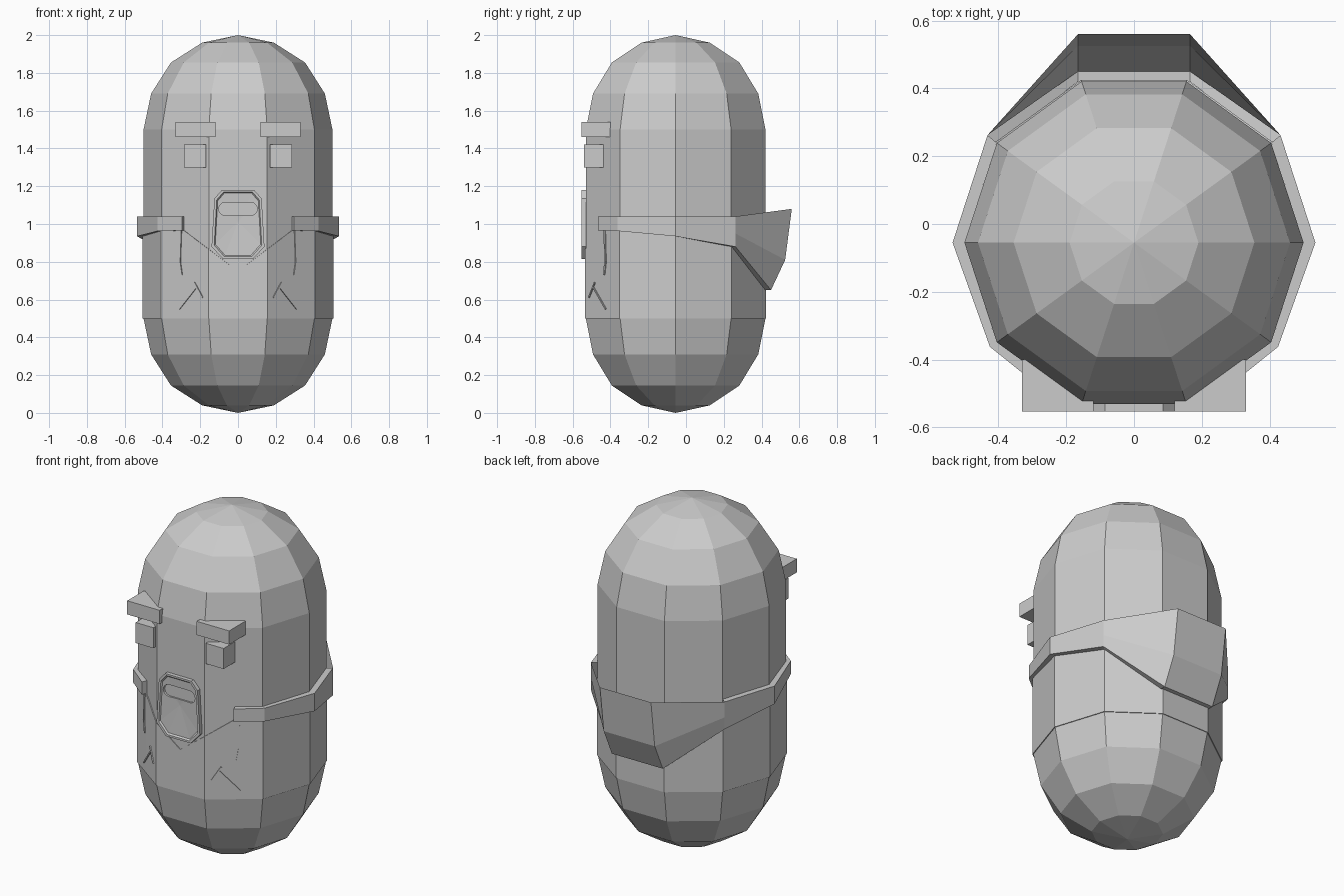
import bpy, bmesh, math
from mathutils import Vector

cube = bpy.data.objects.get("Cube")
if cube:
    bpy.data.objects.remove(cube, do_unlink=True)

CY = -0.055      # body axis offset in y
R = 0.5

grey = bpy.data.materials.new("plain_grey")
grey.use_nodes = True
grey.diffuse_color = (0.6, 0.6, 0.6, 1)
grey.node_tree.nodes["Principled BSDF"].inputs["Base Color"].default_value = (0.6, 0.6, 0.6, 1)


def finish(name, bm, mirror=False):
    bmesh.ops.remove_doubles(bm, verts=bm.verts, dist=1e-5)
    bmesh.ops.recalc_face_normals(bm, faces=bm.faces)
    mesh = bpy.data.meshes.new(name)
    bm.to_mesh(mesh)
    bm.free()
    mesh.materials.append(grey)
    ob = bpy.data.objects.new(name, mesh)
    bpy.context.collection.objects.link(ob)
    if mirror:
        ob.modifiers.new("mirror", 'MIRROR')
    return ob


def grid(bm, columns, closed=False, skip=lambda c, r: False):
    """Quads between neighbouring columns of points."""
    vs = [[bm.verts.new(p) for p in col] for col in columns]
    pairs = list(zip(vs, vs[1:] + vs[:1])) if closed else list(zip(vs, vs[1:]))
    for c, (a, b) in enumerate(pairs):
        for r in range(len(a) - 1):
            if not skip(c, r):
                bm.faces.new((a[r], b[r], b[r + 1], a[r + 1]))
    return vs


def ring_point(k, r, z):
    a = math.radians(36 * k)
    return (r * math.cos(a), CY + r * math.sin(a), z)


# Ten-sided capsule body
bm = bmesh.new()
cap = [(0, 0), (0.19, 0.04), (0.355, 0.145), (0.46, 0.31), (R, 0.5)]
profile = cap + [(r, 2 - z) for r, z in reversed(cap)]
grid(bm, [[ring_point(k, max(r, 1e-7), z) for r, z in profile] for k in range(10)], closed=True)
bmesh.ops.dissolve_degenerate(bm, dist=1e-5, edges=bm.edges)
finish("body", bm)

# Thin shirt shell with a V neckline
S = 1.01
wall = [(0, 0.475, 0.75), (0.1545, 0.475, 0.867), (0.29, 0.377, 0.97), (0.4045, 0.294, 0.965),
        (0.5, 0, 0.96), (0.4045, -0.294, 0.92), (0.1545, -0.475, 0.68), (0, -0.475, 0.68)]
cols = []
for x, y, top in wall:
    inner, outer = (x, CY - y), (x * S, CY - y * S)
    cols.append([(*inner, top), (*outer, top), (*outer, 0.5), (*inner, 0.5)])
bm = bmesh.new()
grid(bm, cols)
finish("shirt", bm, True)

# Collar band opening into a folded hood at the back
bm = bmesh.new()
cols = []
for inner, outer, low in [((0.285, -0.435), (0.297, -0.465), 0.965),
                          ((0.4045, -0.349), (0.425, -0.362), 0.963),
                          ((0.5, CY), (0.535, CY), 0.935),
                          ((0.4045, 0.239), (0.432, 0.262), 0.88)]:
    cols.append([(*inner, 1.04), (*outer, 1.04), (*outer, (low * 1.3 + 1.04) / 2.3),
                 (*outer, low), (*inner, low)])
for x in (0.165, 0):
    cols.append([(x, 0.42, 1.04), (x, 0.56, 1.08), (x, 0.525, 0.81), (x, 0.45, 0.65), (x, 0.42, 0.65)])
vs = grid(bm, cols, skip=lambda c, r: r == 0 and c >= 3)
bm.faces.new(vs[0])
bmesh.ops.delete(bm, geom=[v for v in bm.verts if not v.link_faces], context='VERTS')
finish("hood_collar", bm, True)


def box(name, x, y, z):
    bm = bmesh.new()
    grid(bm, [[(a, b, z[0]), (a, b, z[1])] for a, b in
              [(x[0], y[0]), (x[1], y[0]), (x[1], y[1]), (x[0], y[1])]], closed=True)
    bmesh.ops.holes_fill(bm, edges=bm.edges)
    return finish(name, bm, True)


# Brows and eyes
box("eyebrows", (0.12, 0.33), (-0.553, -0.4), (1.46, 1.54))
box("eyes", (0.17, 0.285), (-0.54, -0.435), (1.3, 1.42))

# Dished beard panel with a rounded mouth slot
outline = [(-0.085, 1.18), (0.085, 1.18), (0.125, 1.135), (0.14, 0.88),
           (0.08, 0.815), (-0.08, 0.815), (-0.14, 0.88), (-0.125, 1.135)]
bm = bmesh.new()
cz = 1.01
grid(bm, [[(x, -0.52, z), (x, -0.553, z), (x * 0.9, -0.553, cz + (z - cz) * 0.94),
           (x * 0.86, -0.545, cz + (z - cz) * 0.9)] for x, z in outline], closed=True)
bmesh.ops.holes_fill(bm, edges=bm.edges)
front = min((f for f in bm.faces if len(f.verts) == 8), key=lambda f: f.calc_center_median().y)
bmesh.ops.poke(bm, faces=[front], offset=0)
hub = min((v for v in bm.verts if len(v.link_faces) == 8), key=lambda v: v.co.x ** 2)
hub.co = (0, -0.537, cz)
beard = finish("beard", bm)

bm = bmesh.new()
slot = []
for side in (1, -1):
    for i in range(7):
        a = math.radians(-90 + 30 * i)
        slot.append((side * (0.068 + 0.035 * math.cos(a)), 1.08 + side * 0.035 * math.sin(a)))
grid(bm, [[(x, -0.6, z), (x, -0.5, z)] for x, z in slot], closed=True)
bmesh.ops.holes_fill(bm, edges=bm.edges)
cutter = finish("mouth_cutter", bm)
cutter.hide_render = True
cutter.hide_set(True)
cut = beard.modifiers.new("mouth", 'BOOLEAN')
cut.operation = 'DIFFERENCE'
cut.object = cutter


# Thin cords and creases lying on the slanted front sides of the shirt
def cord(name, start, end, width=0.01):
    def on_shirt(x, z, lift):
        y = CY - 0.48 + (x - 0.156) * 0.7265
        n = Vector((0.588, -0.809, 0))
        return Vector((x, y, z)) + n * lift
    d = Vector((end[0] - start[0], end[1] - start[1])).normalized() * width / 2
    corners = [(p[0] + s * d.y, p[1] - s * d.x) for p, s in
               ((start, 1), (end, 1), (end, -1), (start, -1))]
    bm = bmesh.new()
    grid(bm, [[on_shirt(x, z, -0.003), on_shirt(x, z, 0.006)] for x, z in corners], closed=True)
    bmesh.ops.holes_fill(bm, edges=bm.edges)
    finish(name, bm, True)


cord("drawstring", (0.302, 0.97), (0.308, 0.8))
cord("drawstring_tip", (0.308, 0.8), (0.298, 0.73))
cord("long_crease", (0.31, 0.55), (0.22, 0.665), 0.007)
cord("short_crease", (0.23, 0.69), (0.187, 0.61), 0.007)
